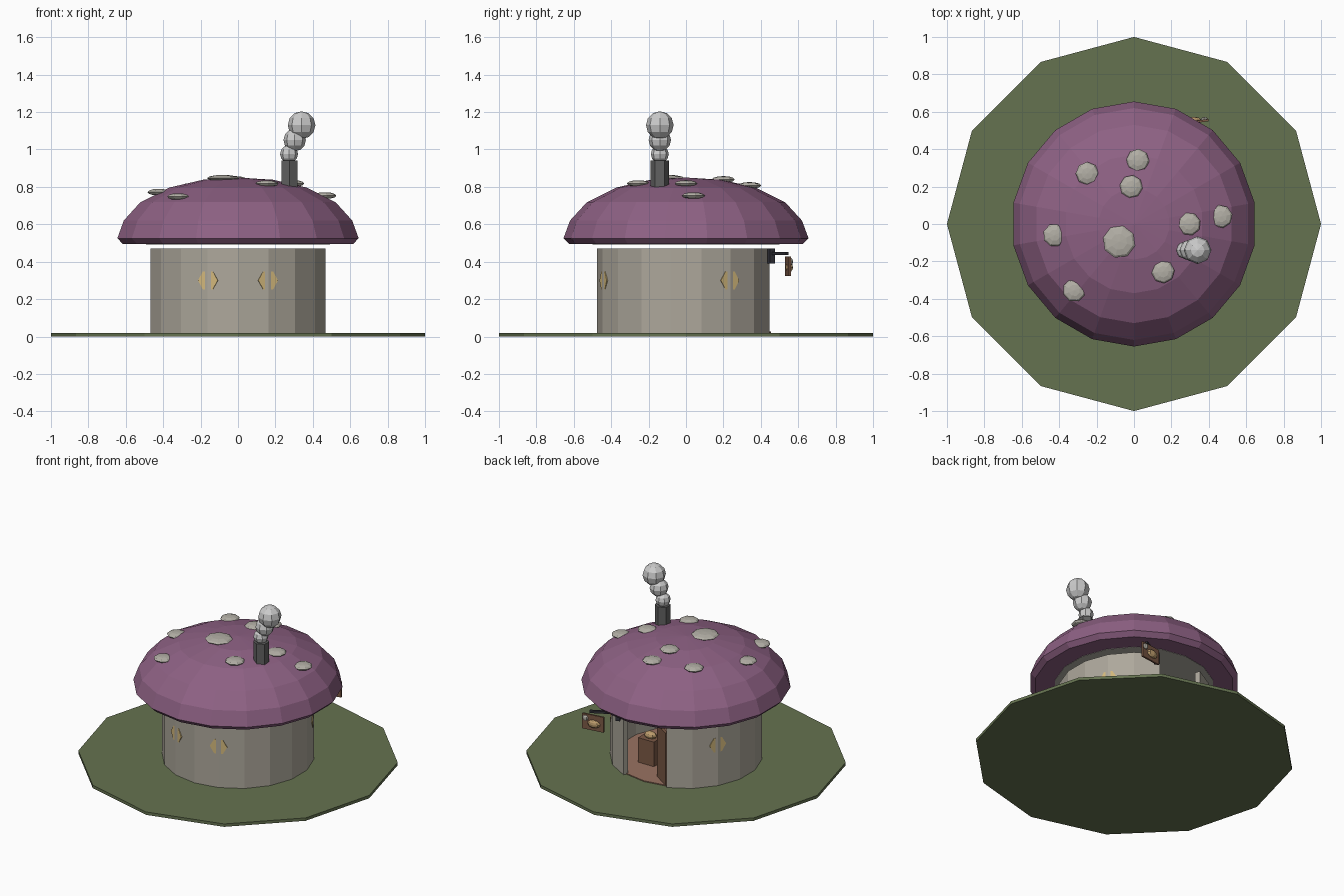
import bpy, bmesh, math
from mathutils import Matrix, Vector

if "Cube" in bpy.data.objects:
    bpy.data.objects.remove(bpy.data.objects["Cube"])

MATS = {}
COLORS = {
    "grass": (0.13, 0.17, 0.08, 1), "cap": (0.27, 0.12, 0.23, 1),
    "plaster": (0.42, 0.39, 0.33, 1), "spot": (0.45, 0.43, 0.38, 1),
    "glass": (0.65, 0.48, 0.2, 1), "wood": (0.2, 0.1, 0.06, 1),
    "floor": (0.32, 0.17, 0.12, 1), "bread": (0.5, 0.33, 0.15, 1),
    "stone": (0.12, 0.12, 0.12, 1), "iron": (0.03, 0.03, 0.04, 1),
}


def finish(name, bm, color=None):
    me = bpy.data.meshes.new(name)
    bmesh.ops.recalc_face_normals(bm, faces=bm.faces)
    bm.to_mesh(me)
    bm.free()
    ob = bpy.data.objects.new(name, me)
    bpy.context.collection.objects.link(ob)
    if color:
        if color not in MATS:
            MATS[color] = bpy.data.materials.new(color)
            MATS[color].diffuse_color = COLORS[color]
        me.materials.append(MATS[color])
    return ob


def prism(name, r, z0, z1, sides, color=None, at=(0, 0), turn=0):
    bm = bmesh.new()
    m = Matrix.Translation((at[0], at[1], (z0 + z1) / 2)) @ Matrix.Rotation(turn, 4, 'Z')
    vs = [bm.verts.new(m @ Vector((r * math.cos(2 * math.pi * i / sides),
                                   r * math.sin(2 * math.pi * i / sides), (z0 - z1) / 2)))
          for i in range(sides)]
    face = bm.faces.new(vs)
    top = bmesh.ops.extrude_face_region(bm, geom=[face])
    bmesh.ops.translate(bm, vec=(0, 0, z1 - z0),
                        verts=[v for v in top["geom"] if isinstance(v, bmesh.types.BMVert)])
    if not any(f.normal.z < 0 and f.calc_center_median().z < z0 + 1e-5 for f in bm.faces):
        if face not in bm.faces:
            bm.faces.new(vs)
    return finish(name, bm, color)


def box(name, size, loc, color=None, turn=0):
    bm = bmesh.new()
    m = Matrix.Translation(loc) @ Matrix.Rotation(turn, 4, 'Z') @ Matrix.Diagonal((*size, 1))
    bmesh.ops.create_cube(bm, size=1, matrix=m)
    return finish(name, bm, color)


def ball(name, size, loc, color=None, seg=8, rings=6, turn=0):
    bm = bmesh.new()
    m = Matrix.Translation(loc) @ Matrix.Rotation(turn, 4, 'Z') @ Matrix.Diagonal((*size, 1))
    bmesh.ops.create_uvsphere(bm, u_segments=seg, v_segments=rings, radius=1, matrix=m)
    return finish(name, bm, color)


# ground and inside floor
prism("ground", 1.0, 0, 0.02, 12, "grass")
prism("floor", 0.455, 0.015, 0.026, 18, "floor", turn=math.pi / 2)

# round wall with two panels left out for the doorway at the back
bm = bmesh.new()
cols = []
for k in range(17):
    a = math.radians(110 + 20 * k)
    cols.append([bm.verts.new((r * math.cos(a), r * math.sin(a), z))
                 for r, z in ((0.475, 0.01), (0.475, 0.47), (0.44, 0.47), (0.44, 0.01))])
for a, b in zip(cols, cols[1:]):
    for i in range(4):
        bm.faces.new((a[i], b[i], b[(i + 1) % 4], a[(i + 1) % 4]))
bm.faces.new(cols[0])
bm.faces.new(cols[-1])
finish("wall", bm, "plaster")

# mushroom cap roof, lathed with 18 sides
PROFILE = [(0.625, 0.495), (0.655, 0.525), (0.62, 0.62), (0.53, 0.718),
           (0.37, 0.797), (0.19, 0.838)]
bm = bmesh.new()
rows = [[bm.verts.new((r * math.cos(math.radians(90 + 20 * k)),
                       r * math.sin(math.radians(90 + 20 * k)), z)) for k in range(18)]
        for r, z in PROFILE]
for a, b in zip(rows, rows[1:]):
    for k in range(18):
        n = (k + 1) % 18
        bm.faces.new((a[k], a[n], b[n], b[k]))
tip = bm.verts.new((0, 0, 0.85))
for k in range(18):
    bm.faces.new((rows[-1][k], rows[-1][(k + 1) % 18], tip))
bm.faces.new(rows[0][::-1])
finish("roof_cap", bm, "cap")
prism("ceiling", 0.5, 0.493, 0.5, 18, "spot", turn=math.pi / 2)


def roof_z(r):
    pts = [(0, 0.85)] + PROFILE[:0:-1]
    for (r0, z0), (r1, z1) in zip(pts, pts[1:]):
        if r <= r1:
            return z0 + (z1 - z0) * (r - r0) / (r1 - r0)
    return 0.5


# pale spots on the roof
SPOTS = [(-0.25, 0.27), (0.02, 0.34), (-0.015, 0.2), (-0.08, -0.095), (-0.425, -0.06),
         (-0.32, -0.355), (0.295, 0.0), (0.465, 0.04), (0.155, -0.255)]
for i, (x, y) in enumerate(SPOTS):
    r = 0.088 if i == 3 else 0.062
    ball(f"roof_spot_{i}", (r, r, 0.018), (x, y, roof_z(math.hypot(x, y)) + 0.004),
         "spot", turn=i * 0.7)

# windows: six-sided discs set into wall corners
for i, deg in enumerate((-110, -70, 30, 150)):
    w = prism(f"window_{i}", 0.056, -0.012, 0.012, 6, "glass")
    a = math.radians(deg)
    w.matrix_world = (Matrix.Translation((0.46 * math.cos(a), 0.46 * math.sin(a), 0.3))
                      @ Matrix.Rotation(a, 4, 'Z') @ Matrix.Rotation(math.pi / 2, 4, 'Y')
                      @ Matrix.Rotation(math.pi / 2, 4, 'Z'))

# chimney and smoke puffs
prism("chimney", 0.05, 0.74, 0.94, 6, "stone", at=(0.275, -0.14), turn=math.pi / 2)
for i, (x, z, r) in enumerate(((0.273, 0.975, 0.048), (0.303, 1.05, 0.06), (0.34, 1.13, 0.074))):
    ball(f"smoke_{i}", (r, r, r), (x, -0.14, z))

# door ajar, and counter with a loaf inside
box("door", (0.15, 0.018, 0.36), (-0.09, 0.385, 0.205), "wood", turn=math.radians(-34))
box("counter", (0.12, 0.1, 0.17), (0.13, 0.2, 0.11), "wood")
ball("counter_loaf", (0.045, 0.03, 0.025), (0.13, 0.2, 0.21), "bread")

# hanging sign beside the doorway
box("sign_mount", (0.03, 0.03, 0.08), (0.2, 0.455, 0.43), "iron", turn=math.radians(30))
box("sign_arm", (0.19, 0.016, 0.016), (0.27, 0.497, 0.443), "iron", turn=math.radians(28))
tilt = math.radians(8)
box("sign_board", (0.15, 0.012, 0.105), (0.325, 0.545, 0.375), "wood", turn=tilt)
ball("sign_loaf", (0.045, 0.02, 0.026), (0.315, 0.552, 0.37), "bread", turn=tilt)
ball("sign_bun", (0.02, 0.012, 0.02), (0.375, 0.56, 0.4), "spot", turn=tilt)

for m in bpy.data.materials:
    if m.users and not m.is_grease_pencil:
        m.use_nodes = True
        m.node_tree.nodes["Principled BSDF"].inputs["Base Color"].default_value = m.diffuse_color
